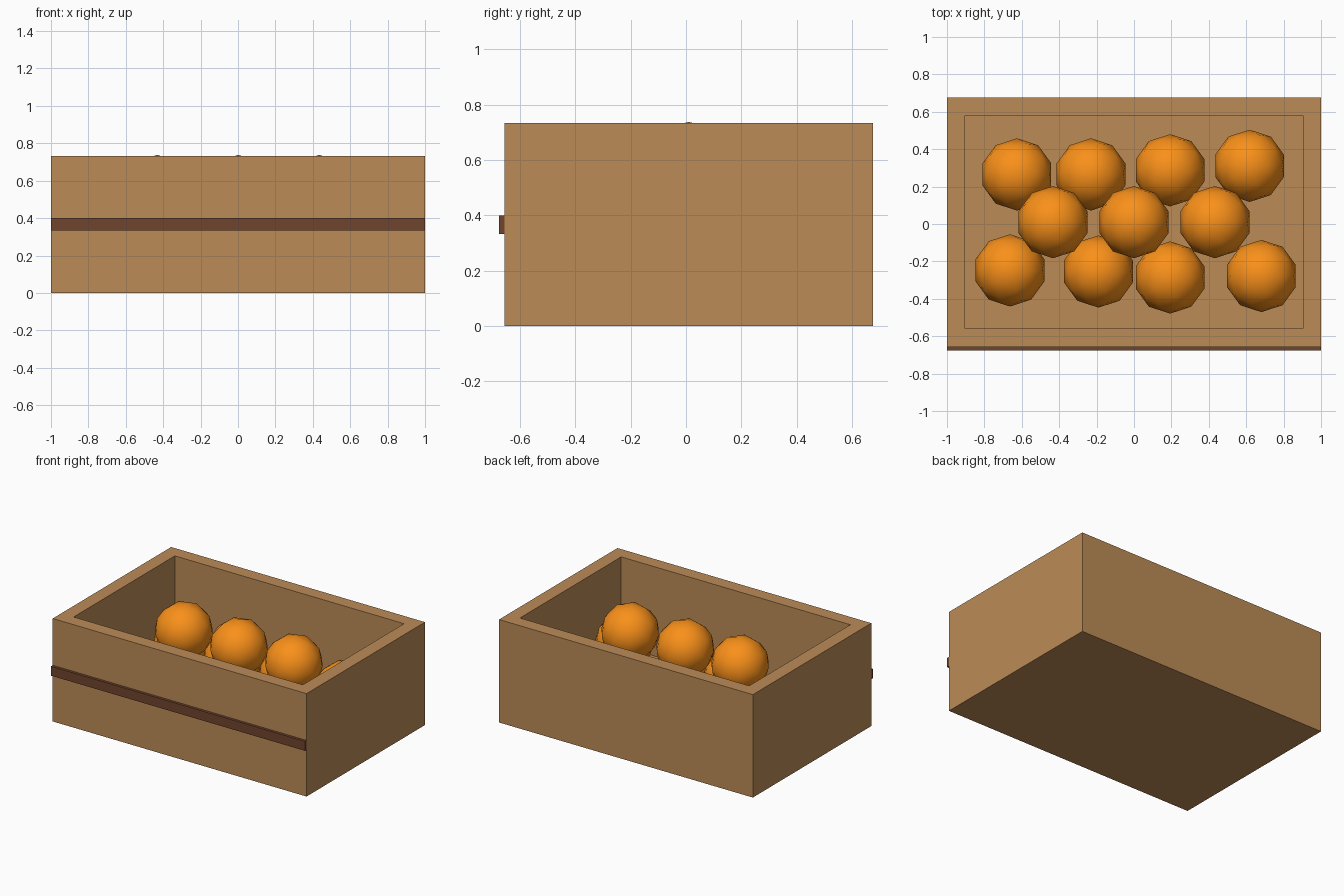
import bpy, bmesh
from mathutils import Matrix, Vector

if "Cube" in bpy.data.objects:
    bpy.data.objects.remove(bpy.data.objects["Cube"])


def material(name, rgb):
    m = bpy.data.materials.new(name)
    m.diffuse_color = (*rgb, 1)
    m.use_nodes = True
    m.node_tree.nodes["Principled BSDF"].inputs["Base Color"].default_value = m.diffuse_color
    return m


WOOD = material("wood", (0.5, 0.26, 0.095))
DARK = material("dark_wood", (0.16, 0.06, 0.028))
ORANGE = material("orange_peel", (0.95, 0.28, 0.01))


def add_object(name, bm, mat):
    me = bpy.data.meshes.new(name)
    bm.to_mesh(me)
    bm.free()
    me.materials.append(mat)
    ob = bpy.data.objects.new(name, me)
    bpy.context.collection.objects.link(ob)
    return ob


def box(lo, hi):
    lo, hi = Vector(lo), Vector(hi)
    bm = bmesh.new()
    bmesh.ops.create_cube(bm, size=1, matrix=Matrix.Translation((lo + hi) / 2)
                          @ Matrix.Diagonal((*(hi - lo), 1)))
    return bm


# Open crate: inset the top face to make the rim, then push it down to the floor
FRONT, BACK, HEIGHT, WALL = -0.657, 0.676, 0.733, 0.097
bm = box((-1, FRONT, 0), (1, BACK, HEIGHT))
bm.normal_update()
top = max(bm.faces, key=lambda f: f.calc_center_median().z)
bmesh.ops.inset_region(bm, faces=[top], thickness=WALL, use_even_offset=True)
inner = bmesh.ops.extrude_discrete_faces(bm, faces=[top])["faces"][0]
bmesh.ops.translate(bm, verts=inner.verts, vec=(0, 0, WALL - HEIGHT))
add_object("crate", bm, WOOD)

# Dark slat across the front
add_object("front_slat", box((-1, -0.676, 0.333), (1, FRONT, 0.4)), DARK)

# Oranges: two rows on the floor, a third row resting on top
RADIUS = 0.193
LOW, HIGH = 0.292, 0.545
spots = [(-0.626, 0.265, LOW), (-0.23, 0.265, LOW), (0.193, 0.287, LOW), (0.618, 0.311, LOW),
         (-0.663, -0.248, LOW), (-0.19, -0.254, LOW), (0.193, -0.286, LOW), (0.681, -0.278, LOW),
         (-0.433, 0.01, HIGH), (0, 0.01, HIGH), (0.433, 0.01, HIGH)]
for i, p in enumerate(spots, 1):
    bm = bmesh.new()
    bmesh.ops.create_icosphere(bm, subdivisions=2, radius=RADIUS,
                               matrix=Matrix.Translation(p))
    for f in bm.faces:
        f.smooth = True
    add_object(f"orange_{i:02d}", bm, ORANGE)
